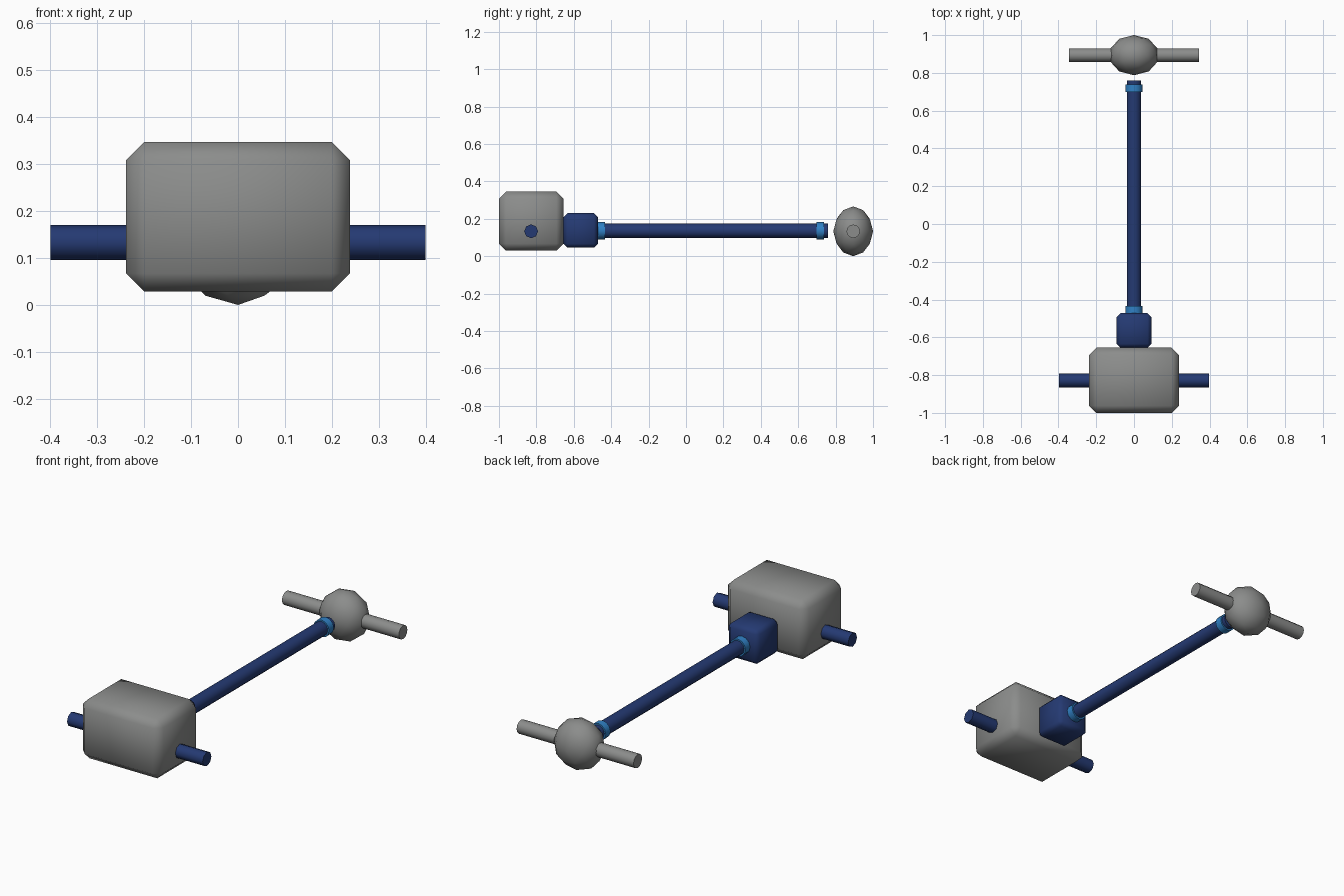
import bpy
import math

cube = bpy.data.objects.get("Cube")
if cube:
    bpy.data.objects.remove(cube, do_unlink=True)

AXIS_Z = 0.133  # height of the whole drive line


def make_material(name, rgb):
    mat = bpy.data.materials.new(name)
    mat.use_nodes = True
    mat.diffuse_color = (*rgb, 1)
    mat.node_tree.nodes["Principled BSDF"].inputs["Base Color"].default_value = (*rgb, 1)
    return mat


grey = make_material("cast grey", (0.26, 0.265, 0.26))
navy = make_material("navy blue", (0.018, 0.042, 0.17))
sky = make_material("light blue", (0.03, 0.22, 0.56))


def finish(name, mat):
    obj = bpy.context.object
    obj.name = name
    obj.data.materials.append(mat)
    bpy.ops.object.transform_apply(location=False, rotation=True, scale=True)
    bpy.ops.object.shade_smooth_by_angle(angle=math.radians(50))
    return obj


def chamfered_box(name, mat, size, centre, chamfer):
    bpy.ops.mesh.primitive_cube_add(size=1, location=centre)
    obj = bpy.context.object
    obj.scale = size
    bpy.ops.object.transform_apply(location=False, rotation=False, scale=True)
    bevel = obj.modifiers.new("chamfer", 'BEVEL')
    bevel.width = chamfer
    bevel.segments = 1
    bpy.ops.object.modifier_apply(modifier=bevel.name)
    return finish(name, mat)


def rod(name, mat, axis, start, end, radius, centre, sides):
    """Cylinder along x or y, spanning start to end on that axis."""
    location = list(centre)
    location["xy".index(axis)] = (start + end) / 2
    turn = (0, math.pi / 2, 0) if axis == "x" else (math.pi / 2, 0, 0)
    bpy.ops.mesh.primitive_cylinder_add(vertices=sides, radius=radius, depth=end - start,
                                        location=location, rotation=turn)
    return finish(name, mat)


# Engine block and the output shafts through its sides
chamfered_box("engine_block", grey, (0.475, 0.345, 0.317), (0, -0.8275, 0.1875), 0.038)
rod("engine_cross_shaft", navy, "x", -0.398, 0.398, 0.037, (0, -0.828, AXIS_Z), 8)

# Gearbox
chamfered_box("gearbox", navy, (0.183, 0.183, 0.183), (0, -0.563, 0.138), 0.02)

# Drive shaft with a collar near each end
rod("drive_shaft", navy, "y", -0.5, 0.76, 0.038, (0, 0, 0.136), 12)
for name, start in (("front_collar", -0.473), ("rear_collar", 0.698)):
    rod(name, sky, "y", start, start + 0.04, 0.046, (0, 0, 0.136), 12)

# Differential housing, flattened front to back, and rear axle
bpy.ops.mesh.primitive_ico_sphere_add(subdivisions=2, radius=AXIS_Z, location=(0, 0.894, AXIS_Z))
bpy.context.object.scale.y = 0.8
finish("differential_housing", grey)
rod("rear_axle", grey, "x", -0.343, 0.343, 0.036, (0, 0.894, AXIS_Z), 12)
